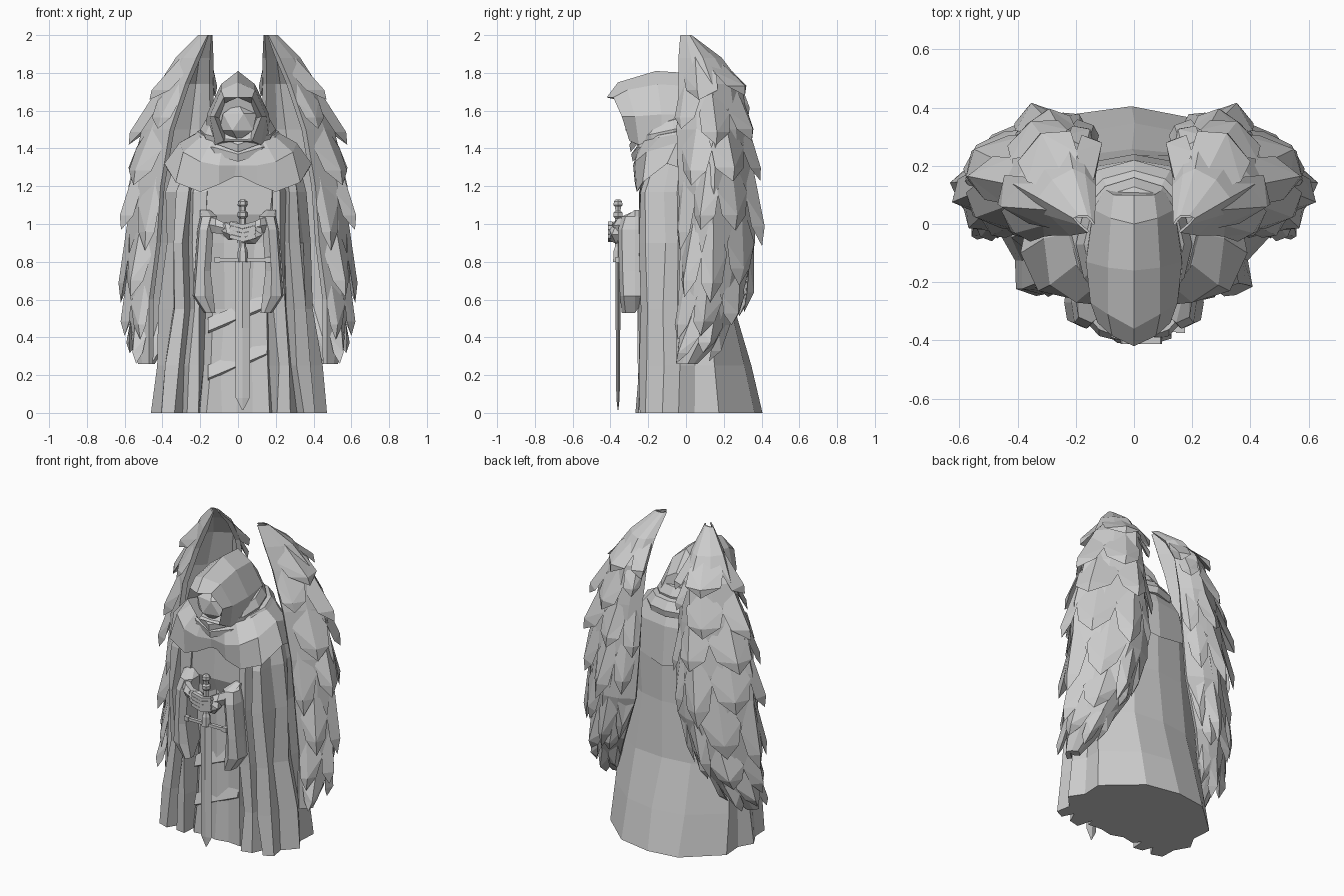
import bpy, bmesh, math, random
from mathutils import Vector, Matrix

if "Cube" in bpy.data.objects:
    bpy.data.objects.remove(bpy.data.objects["Cube"])


def finish(name, bm):
    bmesh.ops.recalc_face_normals(bm, faces=bm.faces)
    me = bpy.data.meshes.new(name)
    bm.to_mesh(me)
    bm.free()
    ob = bpy.data.objects.new(name, me)
    bpy.context.collection.objects.link(ob)
    return ob


def skin(bm, rings):
    vs = [[bm.verts.new(p) for p in r] for r in rings]
    n = len(rings[0])
    for a, b in zip(vs, vs[1:]):
        for i in range(n):
            j = (i + 1) % n
            bm.faces.new((a[i], a[j], b[j], b[i]))
    bm.faces.new(vs[0])
    bm.faces.new(vs[-1])


def loft(name, rings):
    bm = bmesh.new()
    skin(bm, rings)
    return finish(name, bm)


def full(half):
    """Complete a half ring by mirroring in x."""
    return list(half) + [(-p[0], *p[1:]) for p in reversed(half) if p[0] > 0]


def blob(bm, loc, size, rot=0):
    m = Matrix.Translation(loc) @ Matrix.Rotation(rot, 4, 'Y') @ Matrix.Diagonal((*size, 1))
    bmesh.ops.create_icosphere(bm, subdivisions=1, radius=1, matrix=m)


def box(bm, loc, size, rot=0):
    m = Matrix.Translation(loc) @ Matrix.Rotation(rot, 4, 'Y') @ Matrix.Diagonal((*size, 1))
    bmesh.ops.create_cube(bm, size=1, matrix=m)


# Robe: one folded section scaled up the body
random.seed(4)
section = full([(0, -.22), (.09, -.20), (.17, -.215), (.19, -.16), (.22, -.26), (.28, -.25),
                (.30, -.18), (.34, -.25), (.40, -.22), (.40, -.12), (.47, -.04), (.42, .05),
                (.43, .18), (.22, .37), (0, .41)])
levels = [(0, 1, 1, 1), (.25, .93, .98, .84), (.55, .87, .96, .64), (.9, .83, .97, .56),
          (1.17, .80, .96, .54), (1.32, .7, .8, .5), (1.44, .4, .6, .4)]
rings = []
for z, sx, sf, sb in levels:
    ring = []
    for x, y in section:
        j = random.uniform(-.015, .015)
        ring.append((x * sx + j, y * (sf if y < 0 else sb) + j * .6, z))
    rings.append(ring)
loft("robe", rings)

# Chest cloth between the arms
loft("chest_drape", [full([(0, y, z), (w, y + .01, z), (w, -.1, z), (0, -.1, z)])
                     for z, w, y in ((.9, .13, -.19), (1.05, .17, -.245), (1.25, .19, -.24))])

# Diagonal folds on the inner gown
bm = bmesh.new()
for z in (.25, .5):
    skin(bm, [[(x, y, z + .42 * x + dz) for y, dz in ((-.2, .07), (-.222, 0), (-.2, -.012))]
              for x in (-.16, -.05, .05, .15)])
finish("gown_folds", bm)

# Shoulder mantle
neck = full([(.01, -.25, 1.4), (.08, -.25, 1.42), (.14, -.22, 1.44), (.2, -.14, 1.46),
             (.22, -.03, 1.48), (.19, .08, 1.5), (.12, .15, 1.5), (0, .17, 1.5)])
mid = full([(.01, -.26, 1.31), (.1, -.28, 1.31), (.2, -.27, 1.33), (.29, -.21, 1.38),
            (.31, -.05, 1.43), (.29, .09, 1.38), (.18, .19, 1.38), (0, .22, 1.38)])
hem = full([(.02, -.25, 1.25), (.1, -.27, 1.21), (.2, -.26, 1.17), (.33, -.23, 1.22),
            (.39, -.1, 1.32), (.35, .1, 1.25), (.22, .2, 1.18), (0, .24, 1.13)])
under = [(x * .93, y * .93, z + .02) for x, y, z in hem]
loft("mantle", [neck, mid, hem, under])

# Cowl folds around the neck
for zf, zb, rx, y0, y1 in ((1.41, 1.49, .25, -.29, .22), (1.46, 1.56, .2, -.30, .16)):
    rings = []
    for dz, s in ((-.05, .97), (-.01, 1), (.04, .86), (.05, .7)):
        ring = []
        for i in range(12):
            a = math.tau * i / 12
            t = (1 - math.cos(a)) / 2
            cy, ry = (y0 + y1) / 2, (y1 - y0) / 2
            v = -.03 if i == 0 else 0
            ring.append((rx * s * math.sin(a), cy - ry * s * math.cos(a), zf + (zb - zf) * t + dz + v))
        rings.append(ring)
    loft("cowl_fold", rings)

# Hood with recessed opening
hood = [[(0, -.31, 1.67), (.07, -.29, 1.64), (.10, -.26, 1.56), (.06, -.25, 1.46)],
        [(0, -.42, 1.67), (.075, -.385, 1.67), (.125, -.34, 1.57), (.075, -.30, 1.44)],
        [(0, -.36, 1.75), (.09, -.31, 1.71), (.15, -.27, 1.57), (.12, -.25, 1.42)],
        [(0, -.16, 1.81), (.09, -.15, 1.74), (.165, -.13, 1.58), (.17, -.13, 1.40)],
        [(0, .0, 1.80), (.08, .02, 1.73), (.14, .05, 1.58), (.16, .05, 1.40)],
        [(0, .10, 1.68), (.07, .10, 1.64), (.1, .12, 1.55), (.1, .13, 1.40)]]
loft("hood", [full(h) for h in hood])
bm = bmesh.new()
blob(bm, (0, -.265, 1.54), (.11, .065, .1))
finish("face", bm)

# Hanging sleeves, forearms and hands
for s in (1, -1):
    rings = []
    for z, xa, xb, ya in ((1.075, .15, .2, -.26), (1.04, .11, .2, -.34), (.97, .13, .215, -.36),
                          (.75, .145, .23, -.355), (.62, .13, .24, -.35), (.53, .12, .18, -.34)):
        xm, yb = (xa + xb) / 2, -.2 if z > .6 else -.28
        rings.append([(s * x, y, z) for x, y in ((xa, ya + .03), (xm - .01, ya), (xb - .01, ya + .02),
                                                 (xb, -.27), (xb - .01, yb), (xa, yb))])
    loft("sleeve", rings)
    cuff = []
    for x, y, z, r in ((.17, -.28, 1.0, .05), (.12, -.34, .99, .045), (.06, -.37, .975, .03)):
        cuff.append([(s * x, y + r * math.cos(a), z + r * math.sin(a))
                     for a in [math.tau * i / 6 for i in range(6)]])
    loft("forearm", cuff)
    bm = bmesh.new()
    blob(bm, (.02 + s * .05, -.37, .955 - .01 * s), (.075, .045, .055), s * -.4)
    for i in range(4):
        box(bm, (.025 + s * .03, -.4, .925 + i * .023), (.08, .024, .021), s * -.25)
    finish("hand", bm)

# Sword, point down
cx, sy = .025, -.36
loft("blade", [[(cx - w, sy, z), (cx, sy - t, z), (cx + w, sy, z), (cx, sy + t, z)]
               for z, w, t in ((.015, .003, .002), (.08, .037, .009), (.45, .039, .012), (.82, .04, .014))])
hilt = [[(cx + r * math.cos(a), sy + r * math.sin(a), z) for a in [math.tau * i / 6 for i in range(6)]]
        for z, r in ((.8, .03), (.86, .026), (.88, .018), (1.03, .018), (1.04, .028), (1.06, .028),
                     (1.07, .016), (1.09, .018), (1.1, .027), (1.12, .025), (1.13, .012))]
loft("hilt", hilt)
bm = bmesh.new()
box(bm, (cx, sy, .81), (.25, .022, .018))
for s in (1, -1):
    box(bm, (cx + s * .135, sy, .81), (.03, .028, .028))
finish("crossguard", bm)

# Wing surface: inner, back, outer and front edge points at each height
wing_table = [(2.00, (.135, .0), (.16, .03), (.21, .02), (.16, -.03)),
              (1.88, (.13, .13), (.21, .19), (.33, .09), (.22, -.04)),
              (1.74, (.13, .21), (.23, .295), (.42, .14), (.28, -.04)),
              (1.50, (.13, .26), (.26, .335), (.51, .16), (.36, -.05)),
              (1.20, (.13, .29), (.30, .365), (.58, .15), (.41, -.04)),
              (0.90, (.15, .30), (.34, .365), (.59, .14), (.43, -.03)),
              (0.60, (.26, .26), (.40, .295), (.59, .12), (.47, -.04)),
              (0.40, (.36, .17), (.46, .20), (.56, .08), (.47, -.05)),
              (0.26, (.44, .03), (.48, .06), (.53, .01), (.47, -.05))]


def wing_flat(u, z):
    z = min(2, max(.26, z))
    for a, b in zip(wing_table, wing_table[1:]):
        if z >= b[0]:
            break
    t = (a[0] - z) / (a[0] - b[0])
    p = [Vector(q).lerp(Vector(r), t) for q, r in zip(a[1:], b[1:])]
    p = [p[0] * 2 - p[1]] + p + [p[3] * 2 - p[2]]
    f = min(1, max(0, u)) * 3
    i = min(2, int(f))
    f -= i
    p0, p1, p2, p3 = p[i:i + 4]
    return .5 * (2 * p1 + (p2 - p0) * f + (2 * p0 - 5 * p1 + 4 * p2 - p3) * f * f
                 + (3 * p1 - p0 - 3 * p2 + p3) * f ** 3)


def wing_point(u, z, lift, s):
    p = wing_flat(u, z)
    d = (wing_flat(u + .03, z) - wing_flat(u - .03, z)).normalized()
    return (s * (p.x - d.y * lift), p.y + d.x * lift, min(2, max(.26, z)))


for s in (1, -1):
    rings = []
    for row in wing_table:
        th = -.03 if row[0] < 1.95 else -.008
        us = [i / 6 for i in range(7)]
        rings.append([wing_point(u, row[0], 0, s) for u in us]
                     + [wing_point(u, row[0], th, s) for u in reversed(us)])
    loft("wing_shell", rings)

    # Broad overlapping faceted feathers in staggered rows
    random.seed(11)
    bm = bmesh.new()
    feather_rows = [(1.95, .25, 3), (1.80, .28, 4), (1.60, .36, 4), (1.38, .44, 5),
                    (1.10, .46, 5), (.82, .36, 4), (.58, .29, 4)]
    for k, (z0, length, n) in enumerate(feather_rows):
        for i in range(n):
            u = (i + .5 + (.2 if k % 2 else -.2)) / n
            z = z0 + random.uniform(-.05, .03)
            ln = length * random.uniform(.85, 1.2)
            du = .52 / n
            lift = random.uniform(.03, .05)
            zm, zs = z - ln * .5, z - ln * .8
            pts = [wing_point(u, z, -.01, s), wing_point(u - du, zm, .004, s),
                   wing_point(u - du * .75, zs, .022, s), wing_point(u, z - ln, lift, s),
                   wing_point(u + du * .75, zs, .022, s), wing_point(u + du, zm, .004, s)]
            v = [bm.verts.new(p) for p in pts]
            ridge = bm.verts.new(wing_point(u, zs, lift + .01, s))
            base = bm.verts.new(wing_point(u, zm, -.015, s))
            for a in range(6):
                b = (a + 1) % 6
                bm.faces.new((v[a], v[b], ridge))
                bm.faces.new((v[b], v[a], base))
    finish("wing_feathers", bm)
